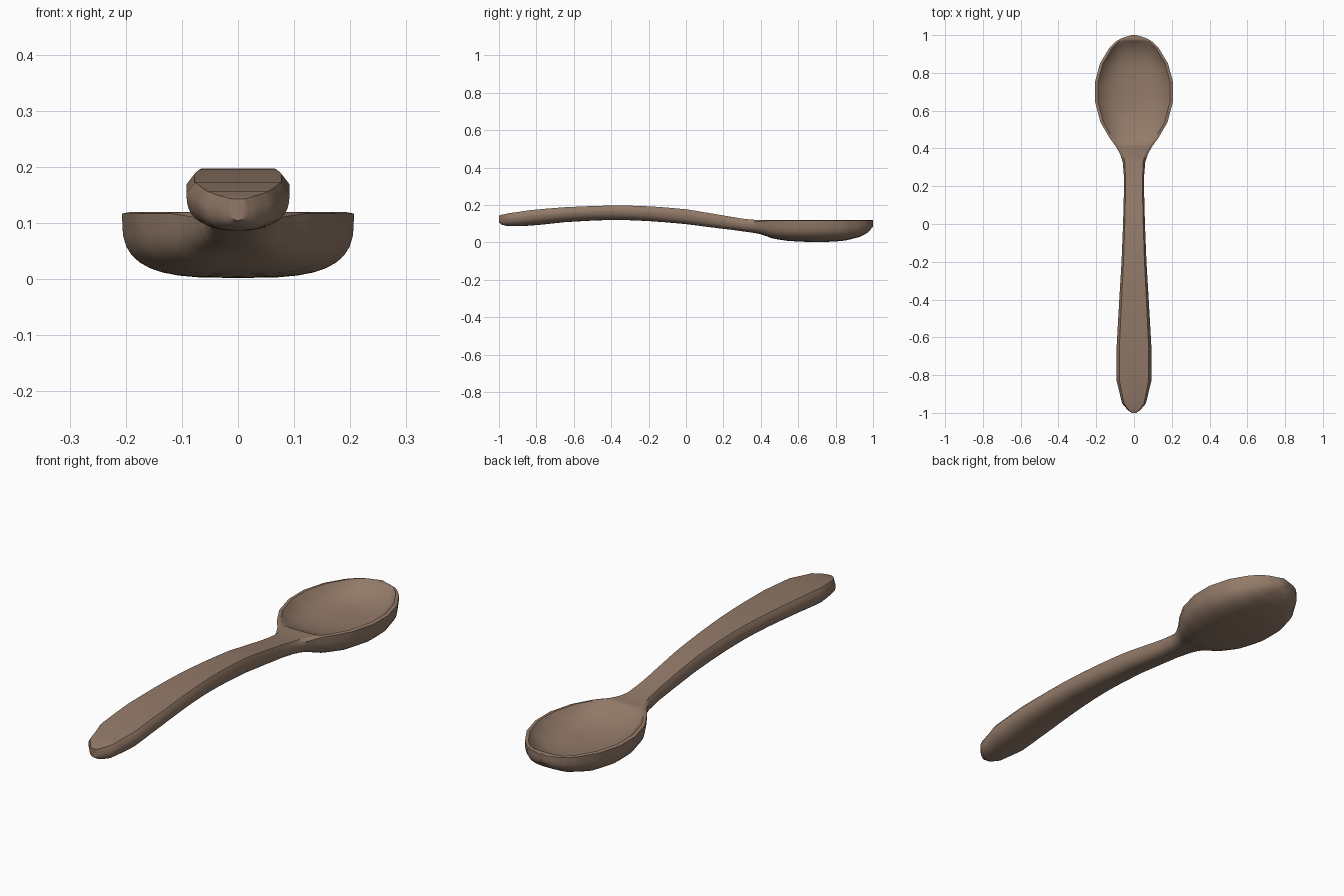
import bpy
import bmesh
from math import cos, sin, pi

if "Cube" in bpy.data.objects:
    bpy.data.objects.remove(bpy.data.objects["Cube"])

# Stations along the spoon: y, half width, top height, bottom height
STATIONS = [
    (-1, .012, .143, .105), (-.985, .033, .148, .095), (-.95, .063, .156, .087),
    (-.83, .092, .173, .09), (-.65, .092, .188, .108), (-.4, .078, .197, .12),
    (-.2, .066, .193, .114), (0, .058, .177, .098), (.15, .054, .153, .079),
    (.25, .053, .136, .067), (.33, .06, .124, .056), (.37, .073, .121, .05),
    (.41, .096, .12, .04), (.46, .132, .12, .022), (.54, .178, .12, .009),
    (.65, .207, .12, .003), (.75, .207, .12, .003), (.85, .18, .12, .01),
    (.93, .132, .12, .03), (.965, .098, .12, .048), (.983, .068, .12, .063),
    (1, .014, .12, .085),
]
TOP_COLUMNS = 13
BOTTOM_COLUMNS = 18
BOWL_CENTRE = .7
BOWL_DEPTH = .065


def clamp(v):
    return max(0, min(1, v))


def refine(rows, steps):
    """Insert smooth in-between stations with a Catmull-Rom spline."""
    out = []
    for i in range(len(rows) - 1):
        four = [rows[max(0, min(len(rows) - 1, i + k))] for k in (-1, 0, 1, 2)]
        for s in range(steps):
            t = s / steps
            heights = [b + t / 2 * (c - a + t * (2*a - 5*b + 4*c - d + t * (3*(b - c) + d - a)))
                       for a, b, c, d in zip(*four)]
            straight = [b + t * (c - b) for b, c in zip(four[1], four[2])]
            # straight outline facets, smooth heights
            out.append((straight[0], straight[1], heights[2], max(heights[3], .002)))
    return out + [rows[-1]]


def section(y, w, top, bottom):
    """Closed cross-section: dished top between the rims, rounded underside."""
    bowl = clamp((y - .3) / .14)
    drop = .016 * (1 - bowl) + .003
    inner = w * .84 * (1 - bowl) + max(w - .016, w * .3) * bowl
    reach = (y - BOWL_CENTRE) / .275
    power = 4 if reach > 0 else 2.6
    dish = BOWL_DEPTH * (1 - clamp(abs(reach)) ** power)
    points = []
    for i in range(TOP_COLUMNS):
        u = -cos(pi * i / (TOP_COLUMNS - 1))
        points.append((u * inner, y, top - dish * (1 - abs(u) ** 3.5)))
    side = top - drop
    curve = 2 / (2.7 + .5 * bowl)
    for i in range(BOTTOM_COLUMNS + 1):
        a = pi * i / BOTTOM_COLUMNS
        x = abs(cos(a)) ** curve * (1 if cos(a) > 0 else -1)
        points.append((x * w, y, side - (side - bottom) * abs(sin(a)) ** curve))
    return points


# Wood material
wood = bpy.data.materials.new("brown wood")
wood.use_nodes = True
colour = (.29, .195, .14, 1)
wood.diffuse_color = colour
wood.node_tree.nodes["Principled BSDF"].inputs["Base Color"].default_value = colour

# Loft the handle and bowl as one skin
bm = bmesh.new()
rings = [[bm.verts.new(p) for p in section(*row)] for row in refine(STATIONS, 3)]
for a, b in zip(rings, rings[1:]):
    for i in range(len(a)):
        j = (i + 1) % len(a)
        bm.faces.new((a[i], a[j], b[j], b[i]))
bm.faces.new(rings[0])
bm.faces.new(rings[-1])
bmesh.ops.recalc_face_normals(bm, faces=bm.faces)
mesh = bpy.data.meshes.new("spoon")
bm.to_mesh(mesh)
bm.free()
mesh.materials.append(wood)
spoon = bpy.data.objects.new("spoon", mesh)
bpy.context.collection.objects.link(spoon)

# Smooth skin with a crisp rim
bpy.ops.object.select_all(action="DESELECT")
spoon.select_set(True)
bpy.context.view_layer.objects.active = spoon
bpy.ops.object.shade_smooth_by_angle(angle=pi / 4)
